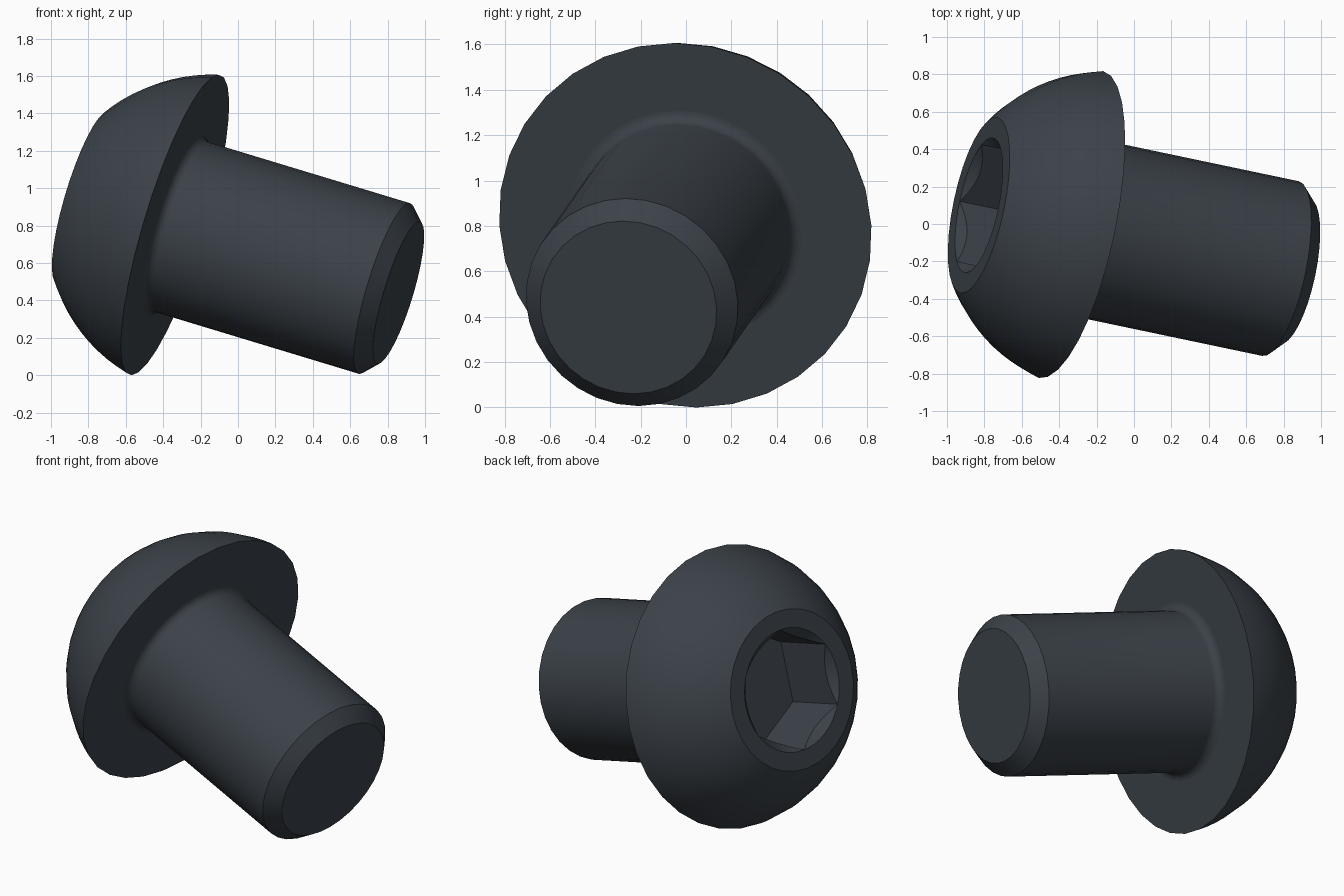
import bpy, bmesh
from math import sin, cos, pi, radians, asin, atan2, hypot
from mathutils import Vector, Matrix

cube = bpy.data.objects.get("Cube")
if cube:
    bpy.data.objects.remove(cube, do_unlink=True)

# Dark steel, used throughout
steel = bpy.data.materials.new("dark_steel")
steel.use_nodes = True
colour = (0.044, 0.054, 0.066, 1)
steel.diffuse_color = colour
steel.node_tree.nodes["Principled BSDF"].inputs["Base Color"].default_value = colour

# Main dimensions
SIDES = 32
HEAD_R, FACE_R, HEAD_H = 0.838, 0.479, 0.525
SHAFT_R, LENGTH, CHAMFER, FILLET = 0.477, 1.274, 0.08, 0.05
HEX_R, HEX_DEPTH = 0.368, 0.40

# Tilted frame: local z runs along the screw axis towards the head
axis = Vector((-1, 0.21, 0.303)).normalized()
up = (Vector((0, 0, 1)) - axis * axis.z).normalized()
side = axis.cross(up)
frame = Matrix((up, side, axis)).transposed().to_4x4()
frame.translation = (-0.337, -0.003, 0.803)


def ring(bm, radius, z, sides=SIDES):
    """Loop of vertices; radius and z may be functions of the angle."""
    verts = []
    for i in range(sides):
        a = 2 * pi * i / sides
        r = radius(a) if callable(radius) else radius
        h = z(a) if callable(z) else z
        verts.append(bm.verts.new((r * cos(a), r * sin(a), h)))
    return verts


def skin(bm, rings):
    """Join neighbouring rings with quads."""
    for lower, upper in zip(rings, rings[1:]):
        n = len(lower)
        for i in range(n):
            j = (i + 1) % n
            bm.faces.new((lower[i], lower[j], upper[j], upper[i]))


def finish(bm, name):
    bmesh.ops.remove_doubles(bm, verts=bm.verts[:], dist=0.0005)
    bmesh.ops.recalc_face_normals(bm, faces=bm.faces[:])
    mesh = bpy.data.meshes.new(name)
    bm.to_mesh(mesh)
    bm.free()
    mesh.materials.append(steel)
    obj = bpy.data.objects.new(name, mesh)
    bpy.context.collection.objects.link(obj)
    obj.matrix_world = frame
    bpy.ops.object.select_all(action="DESELECT")
    obj.select_set(True)
    bpy.context.view_layer.objects.active = obj
    bpy.ops.object.shade_smooth_by_angle(angle=radians(30))
    return obj


# Shaft: fillet under the head, plain cylinder, chamfered tip
bm = bmesh.new()
steps = 6
profile = []
for i in range(steps + 1):
    a = pi / 2 * i / steps
    profile.append((SHAFT_R + FILLET * (1 - sin(a)), -FILLET * (1 - cos(a))))
profile += [(SHAFT_R, CHAMFER - LENGTH), (SHAFT_R - CHAMFER, -LENGTH)]
rings = [ring(bm, r, z) for r, z in profile]
skin(bm, rings)
bm.faces.new(rings[-1])
finish(bm, "shaft")

# Head: flat underside and domed arc from the rim to the flat face
bm = bmesh.new()
chord = hypot(HEAD_R - FACE_R, HEAD_H)
middle = atan2(HEAD_R - FACE_R, HEAD_H)
start = radians(14)
arc_r = chord / 2 / sin(middle - start)
centre_r, centre_z = HEAD_R - arc_r * cos(start), -arc_r * sin(start)
rings = [ring(bm, SHAFT_R + FILLET, 0)]
steps = 10
for i in range(steps + 1):
    a = start + 2 * (middle - start) * i / steps
    rings.append(ring(bm, centre_r + arc_r * cos(a), centre_z + arc_r * sin(a)))
skin(bm, rings)
face_edge = rings[-1]


# Hexagonal socket: conical lead-in scalloped by the six walls, flat floor
def hex_radius(a):
    return HEX_R * cos(pi / 6) / cos(a % (pi / 3) - pi / 6)


def scallop_height(a):
    return HEAD_H - (HEX_R - hex_radius(a))


n = 48
rim = ring(bm, HEX_R, HEAD_H, n)
floor = ring(bm, hex_radius, HEAD_H - HEX_DEPTH, n)
skin(bm, [rim, ring(bm, hex_radius, scallop_height, n), floor])
bm.faces.new(floor)

# Flat annular face around the socket
border = [bm.edges.get((loop[i - 1], loop[i]))
          for loop in (face_edge, rim) for i in range(len(loop))]
bmesh.ops.triangle_fill(bm, use_beauty=True, edges=border, normal=(0, 0, 1))
finish(bm, "button_head")
